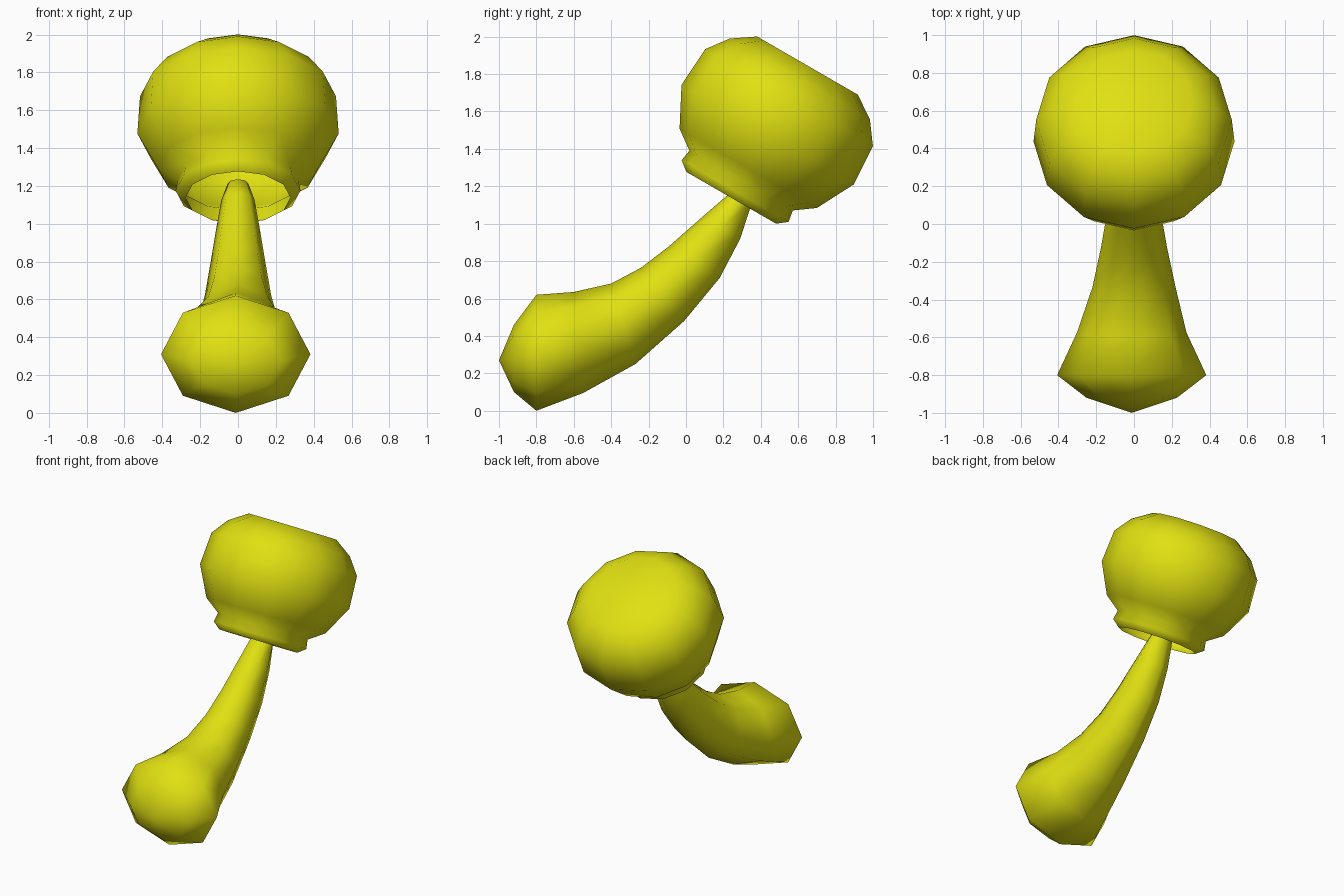
import bpy, bmesh, math
from mathutils import Vector

if "Cube" in bpy.data.objects:
    bpy.data.objects.remove(bpy.data.objects["Cube"])

paint = bpy.data.materials.new("yellow")
paint.diffuse_color = (0.75, 0.75, 0.006, 1)
paint.use_nodes = True
paint.node_tree.nodes["Principled BSDF"].inputs["Base Color"].default_value = paint.diffuse_color


def ring(center, across, up, n):
    """Points of an ellipse spanned by two half-axis vectors."""
    return [center + across * math.sin(2 * math.pi * i / n)
            + up * math.cos(2 * math.pi * i / n) for i in range(n)]


def skin(name, rings, start=None, end=None):
    """Bridge rings into a smooth shell, closing the ends with fans to a pole."""
    bm = bmesh.new()
    loops = [[bm.verts.new(p) for p in r] for r in rings]
    n = len(loops[0])
    for a, b in zip(loops, loops[1:]):
        for i in range(n):
            j = (i + 1) % n
            bm.faces.new((a[i], a[j], b[j], b[i]))
    for pole, loop in ((start, loops[0]), (end, loops[-1])):
        if pole is not None:
            v = bm.verts.new(pole)
            for i in range(n):
                bm.faces.new((v, loop[i], loop[(i + 1) % n]))
    bmesh.ops.recalc_face_normals(bm, faces=bm.faces)
    for f in bm.faces:
        f.smooth = True
    mesh = bpy.data.meshes.new(name)
    bm.to_mesh(mesh)
    bm.free()
    mesh.materials.append(paint)
    obj = bpy.data.objects.new(name, mesh)
    bpy.context.collection.objects.link(obj)
    return obj


X = Vector((1, 0, 0))

# Head: 12-sided turned bulb with a collar, tilted back 30 degrees, open below
axis = Vector((0, 0.5, 0.866))
side = Vector((0, 0.866, -0.5))
profile = [(0.277, 1.107), (0.33, 1.149), (0.319, 1.213), (0.424, 1.289),
           (0.532, 1.497), (0.518, 1.725), (0.433, 1.84), (0.311, 1.923)]


def on_axis(t):
    return axis * t + side * -0.36


skin("head", [ring(on_axis(t), X * r, side * r, 12) for r, t in profile],
     end=on_axis(1.923))

# Handle: curved 8-sided taper; top (y, z), bottom (y, z), half width
sections = [((-0.92, 0.46), (-0.92, 0.10), 0.24),
            ((-0.80, 0.62), (-0.80, 0.00), 0.395),
            ((-0.60, 0.635), (-0.55, 0.095), 0.29),
            ((-0.40, 0.68), (-0.27, 0.25), 0.22),
            ((-0.24, 0.765), (-0.01, 0.48), 0.175),
            ((-0.09, 0.88), (0.18, 0.71), 0.145),
            ((0.08, 1.03), (0.29, 0.92), 0.115),
            ((0.23, 1.16), (0.345, 1.09), 0.088),
            ((0.31, 1.235), (0.37, 1.19), 0.055)]
rings = []
for top, bottom, half in sections:
    a, b = Vector((0, *top)), Vector((0, *bottom))
    mid = (a + b) / 2
    mid.x = -0.012 if mid.y < -0.5 else 0
    rings.append(ring(mid, X * half, (a - b) / 2, 8))
skin("handle", rings, start=Vector((-0.012, -1.0, 0.27)),
     end=Vector((0, 0.345, 1.22)))
